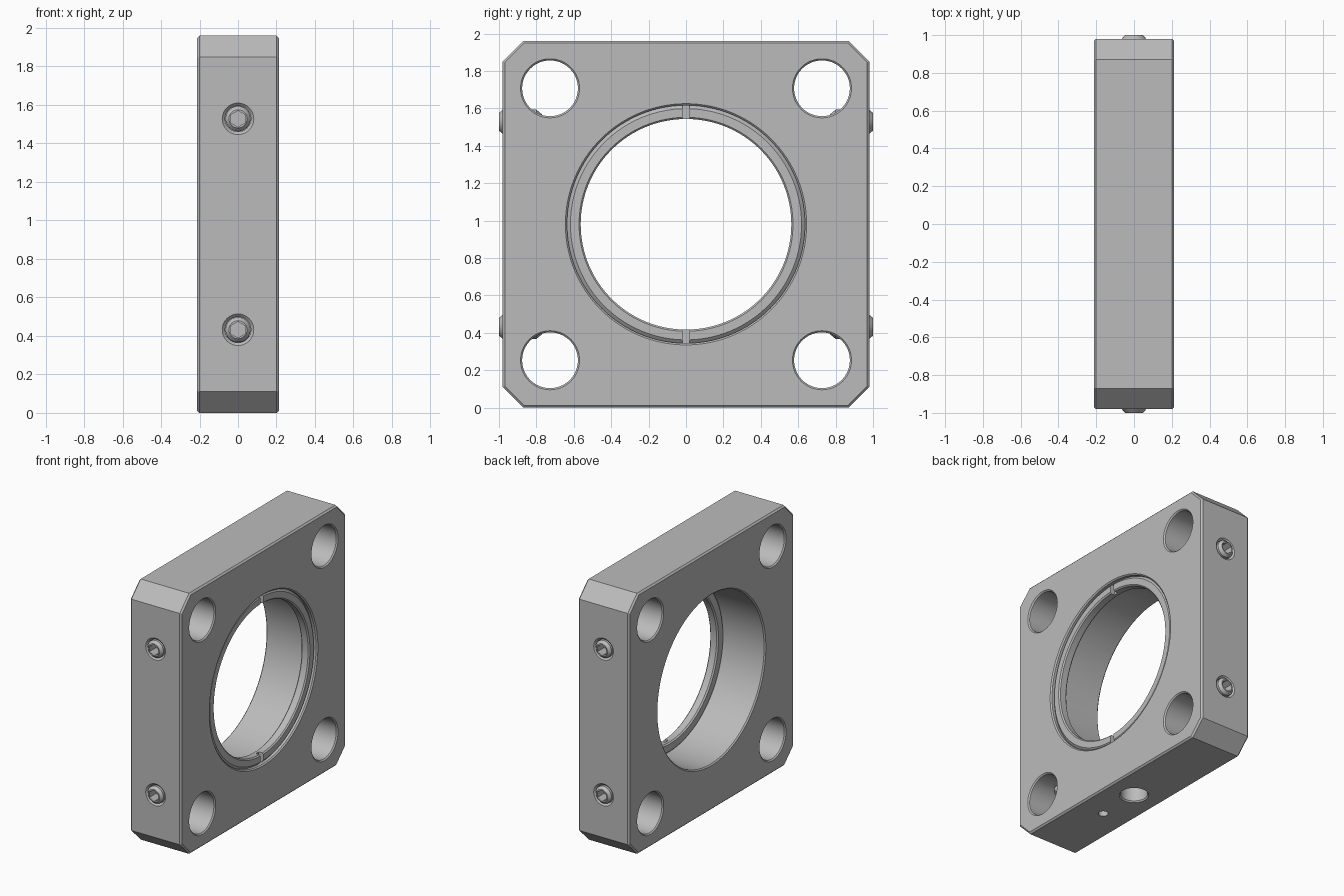
import bpy, bmesh, math

cube = bpy.data.objects.get("Cube")
if cube:
    bpy.data.objects.remove(cube, do_unlink=True)

GREY = (0.5, 0.5, 0.5, 1)
metal = bpy.data.materials.new("grey_metal")
metal.use_nodes = True
metal.diffuse_color = GREY
metal.node_tree.nodes["Principled BSDF"].inputs["Base Color"].default_value = GREY

HALF_X, HALF_Y, HEIGHT = 0.213, 0.98, 1.96
MID_Z = HEIGHT / 2


def finish(name, bm):
    bmesh.ops.recalc_face_normals(bm, faces=bm.faces[:])
    mesh = bpy.data.meshes.new(name)
    bm.to_mesh(mesh)
    bm.free()
    mesh.materials.append(metal)
    obj = bpy.data.objects.new(name, mesh)
    bpy.context.collection.objects.link(obj)
    return obj


def lathe(name, axis, centre, profile, segs=48, closed=False, turn=0.0):
    """Spin (radius, distance along axis) points around an axis."""
    bm = bmesh.new()
    rings = []
    for r, h in profile:
        ring = []
        for i in range(segs):
            a = turn + math.tau * i / segs
            u, v = r * math.cos(a), r * math.sin(a)
            p = {"X": (h, u, v), "Y": (u, h, v), "Z": (u, v, h)}[axis]
            ring.append(bm.verts.new([p[k] + centre[k] for k in range(3)]))
        rings.append(ring)
    pairs = list(zip(rings, rings[1:]))
    if closed:
        pairs.append((rings[-1], rings[0]))
    else:
        bm.faces.new(rings[0])
        bm.faces.new(rings[-1])
    for a, b in pairs:
        for i in range(segs):
            j = (i + 1) % segs
            bm.faces.new((a[i], a[j], b[j], b[i]))
    return finish(name, bm)


def box(name, size, centre):
    bm = bmesh.new()
    bmesh.ops.create_cube(bm, size=1)
    for v in bm.verts:
        v.co = [v.co[k] * size[k] + centre[k] for k in range(3)]
    return finish(name, bm)


def cut(obj, cutters):
    bpy.context.view_layer.objects.active = obj
    for c in cutters:
        mod = obj.modifiers.new("cut", "BOOLEAN")
        mod.operation, mod.solver, mod.object = "DIFFERENCE", "EXACT", c
        bpy.ops.object.modifier_apply(modifier=mod.name)
        bpy.data.objects.remove(c, do_unlink=True)


def smooth(obj):
    bpy.ops.object.select_all(action="DESELECT")
    obj.select_set(True)
    bpy.context.view_layer.objects.active = obj
    bpy.ops.object.shade_smooth_by_angle(angle=math.radians(25))


def through_hole(radius, centre, segs):
    """Cutter along x with a small chamfer at both faces."""
    c, out = 0.009, HALF_X + 0.01
    return lathe("hole_cutter", "X", centre,
                 [(radius + c, -out), (radius + c, -HALF_X), (radius, -HALF_X + c),
                  (radius, HALF_X - c), (radius + c, HALF_X), (radius + c, out)], segs)


# Plate: square with clipped corners, thin bevel around both large faces
bm = bmesh.new()
k = HALF_Y - 0.11
outline = [(k, HALF_Y), (HALF_Y, k), (HALF_Y, -k), (k, -HALF_Y),
           (-k, -HALF_Y), (-HALF_Y, -k), (-HALF_Y, k), (-k, HALF_Y)]
base = bm.faces.new([bm.verts.new((-HALF_X, y, z + MID_Z)) for y, z in outline])
top = bmesh.ops.extrude_face_region(bm, geom=[base])["geom"]
for v in (g for g in top if isinstance(g, bmesh.types.BMVert)):
    v.co.x = HALF_X
rims = [e for e in bm.edges if abs(e.verts[0].co.x - e.verts[1].co.x) < 0.01]
bmesh.ops.bevel(bm, geom=rims, offset=0.012, segments=1, affect="EDGES")
plate = finish("plate", bm)

# Central bore, corner rod holes and bottom mounting holes
cutters = [through_hole(0.636, (0, 0, MID_Z), 128)]
for sy in (-1, 1):
    for sz in (-1, 1):
        cutters.append(through_hole(0.149, (0, sy * 0.727, MID_Z + sz * 0.727), 64))
        # Threaded side holes with countersinks that break into the rod holes
        cutters.append(lathe("screw_cutter", "Y", (0, 0, MID_Z + sz * 0.548),
                             [(0.082, sy), (0.082, sy * HALF_Y), (0.067, sy * 0.965),
                              (0.067, sy * 0.77)]))
cutters.append(lathe("mount_cutter", "Z", (0, 0, 0),
                     [(0.102, -0.02), (0.102, 0), (0.094, 0.01), (0.094, 0.26), (0.01, 0.3)]))
cutters.append(lathe("pin_cutter", "Z", (0, -0.33, 0),
                     [(0.034, -0.02), (0.034, 0.14), (0.005, 0.16)], 32))
cut(plate, cutters)
smooth(plate)

# Retaining ring with two spanner slots
ring = lathe("retaining_ring", "X", (0, 0, MID_Z),
             [(0.572, 0.198), (0.618, 0.198), (0.637, 0.182), (0.637, 0.14),
              (0.625, 0.13), (0.572, 0.13), (0.563, 0.14), (0.563, 0.189)], 128, closed=True)
cut(ring, [box("slot_cutter", (0.1, 0.036, 0.12), (0.21, 0, MID_Z + s * 0.6)) for s in (-1, 1)])
smooth(ring)

# Set screws with hexagonal sockets
for sy, side in ((-1, "front"), (1, "back")):
    for sz, level in ((-1, "lower"), (1, "upper")):
        centre = (0, 0, MID_Z + sz * 0.548)
        screw = lathe(f"{side}_{level}_set_screw", "Y", centre,
                      [(0.047, sy), (0.065, sy * 0.98), (0.065, sy * 0.8), (0.04, sy * 0.77)])
        cut(screw, [lathe("socket_cutter", "Y", centre,
                          [(0.042, sy * 1.02), (0.042, sy * 0.92)], 6, turn=math.pi / 2)])
        smooth(screw)
